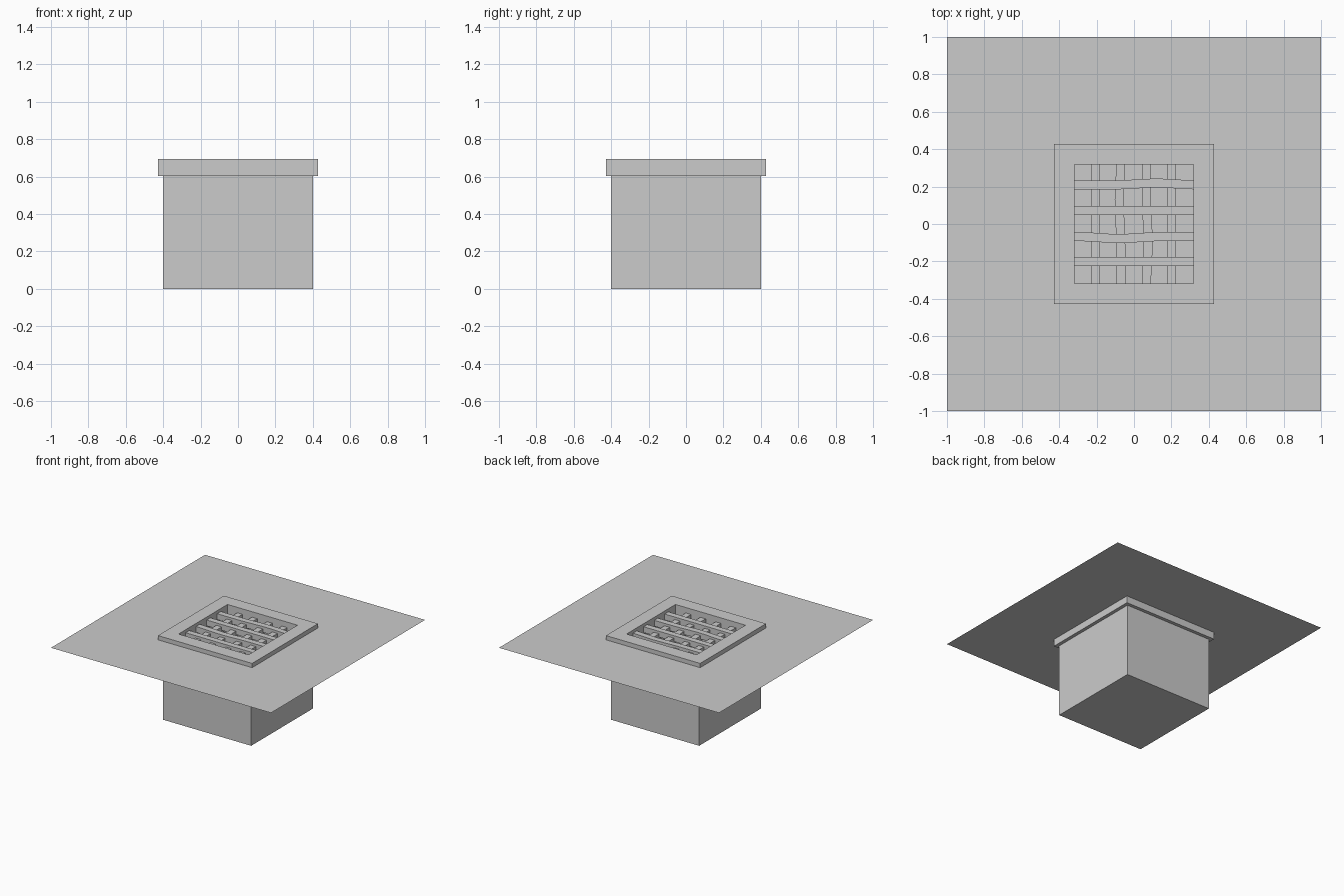
import bpy, bmesh, math

if "Cube" in bpy.data.objects:
    bpy.data.objects.remove(bpy.data.objects["Cube"])

OUT, HOLE, PIT = 0.428, 0.318, 0.4


def make_object(name, bm):
    mesh = bpy.data.meshes.new(name)
    bm.to_mesh(mesh)
    bm.free()
    obj = bpy.data.objects.new(name, mesh)
    bpy.context.collection.objects.link(obj)
    return obj


def square(bm, half, z):
    return [bm.verts.new((sx * half, sy * half, z))
            for sx, sy in ((-1, -1), (1, -1), (1, 1), (-1, 1))]


def bridge(bm, a, b):
    for i in range(4):
        j = (i + 1) % 4
        bm.faces.new((a[i], a[j], b[j], b[i]))


# Ground sheet with an opening beneath the frame
bm = bmesh.new()
bridge(bm, square(bm, 1.0, 0.66), square(bm, PIT, 0.66))
make_object("ground_sheet", bm)

# Open-topped drain pit
bm = bmesh.new()
low, high = square(bm, PIT, 0.0), square(bm, PIT, 0.602)
bm.faces.new(low[::-1])
bridge(bm, low, high)
make_object("drain_pit", bm)

# Square rim frame
bm = bmesh.new()
rings = [square(bm, h, z) for h, z in
         ((OUT, 0.602), (OUT, 0.695), (HOLE, 0.695), (HOLE, 0.602))]
for k in range(4):
    bridge(bm, rings[k], rings[(k + 1) % 4])
make_object("rim_frame", bm)


# Grate bars: segmented square rods, some bent sideways
def bar(name, along_x, offset, top, bend=0.0, peak=0.0):
    bm = bmesh.new()
    w, segs, length = 0.024, 10, HOLE + 0.005
    prev = None
    for i in range(segs + 1):
        t = -length + 2 * length * i / segs
        c = offset + bend * math.exp(-((t - peak) / 0.14) ** 2)
        ring = []
        for d, z in ((-w, top - 0.048), (w, top - 0.048), (w, top), (-w, top)):
            p = (t, c + d, z) if along_x else (c + d, t, z)
            ring.append(bm.verts.new(p))
        if prev:
            bridge(bm, prev, ring)
        else:
            bm.faces.new(ring)
        prev = ring
    bm.faces.new(prev)
    bmesh.ops.recalc_face_normals(bm, faces=bm.faces[:])
    make_object(name, bm)


for n, (y, bend, peak) in enumerate(((0.208, 0.011, 0.12), (0.072, 0, 0),
                                     (-0.066, -0.012, -0.08), (-0.201, 0, 0))):
    bar(f"upper_bar_{n + 1}", True, y, 0.67, bend, peak)
for n, (x, bend, peak) in enumerate(((-0.206, 0, 0), (-0.07, -0.009, 0.12),
                                     (0.066, 0.010, -0.1), (0.201, 0, 0))):
    bar(f"lower_bar_{n + 1}", False, x, 0.65, bend, peak)
